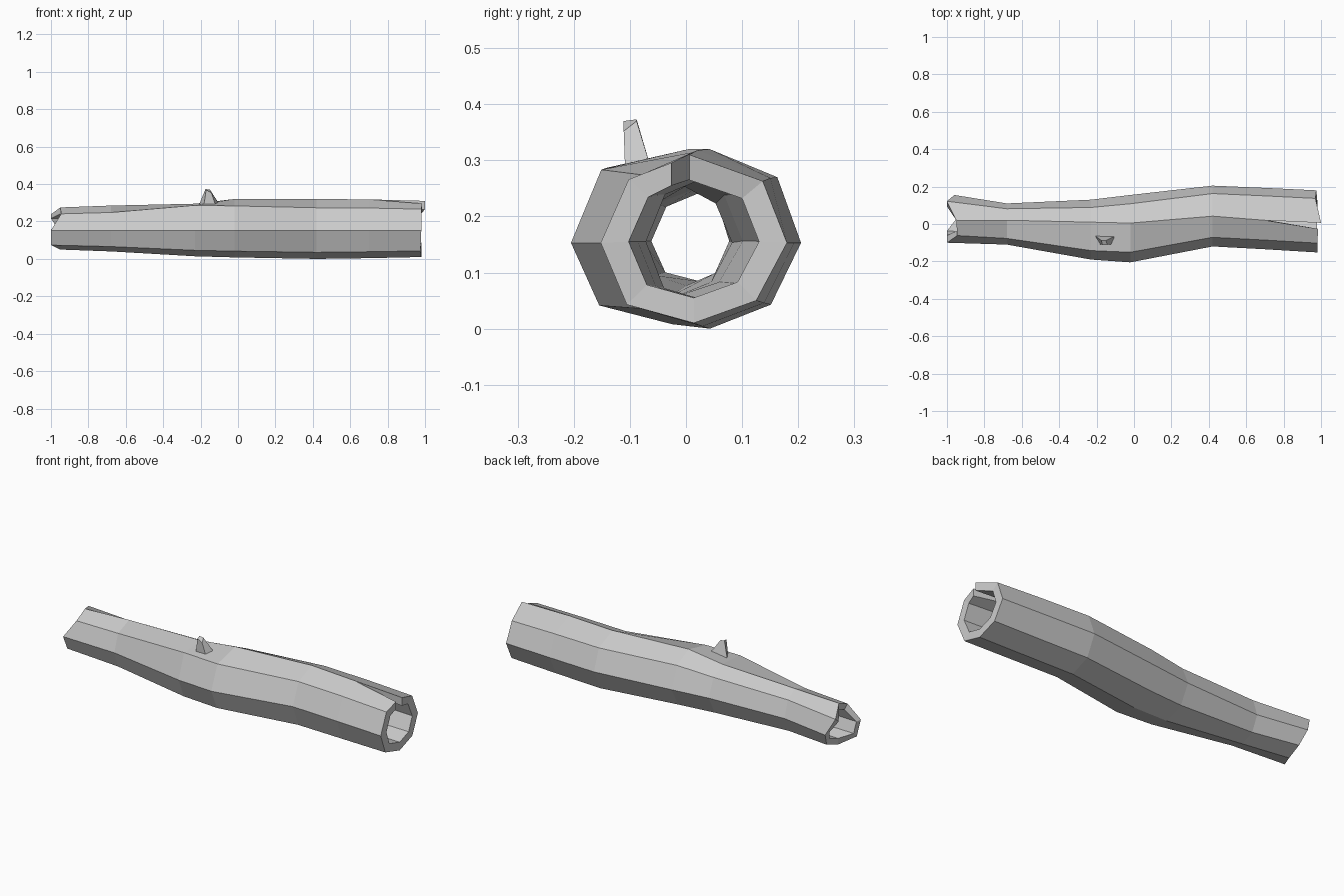
import bpy, bmesh

if "Cube" in bpy.data.objects:
    bpy.data.objects.remove(bpy.data.objects["Cube"])

# Log stations: x, front y, back y, bottom z, top z, top ridge y, bump of the upper front edge
STATIONS = [
    (-0.96, -0.10, 0.155, 0.05, 0.275, 0.02, 0.72),
    (-0.68, -0.11, 0.11, 0.04, 0.285, 0.02, 0.72),
    (-0.23, -0.19, 0.13, 0.014, 0.295, 0.01, 0.94),
    (-0.02, -0.205, 0.155, 0.008, 0.32, 0.005, 0.78),
    (0.42, -0.12, 0.205, 0.0, 0.32, 0.042, 0.72),
    (0.70, -0.135, 0.193, 0.004, 0.318, 0.02, 0.72),
    (0.98, -0.152, 0.18, 0.01, 0.31, -0.01, 0.72),
]
# End raggedness, walking from the top round the back to the top again
LEFT_X = [-0.95, -1.0, -0.96, -0.94, -0.95, -1.0, -1.0, -0.945, -0.95]
RIGHT_X = [1.0, 0.97, 0.975, 0.98, 0.98, 0.975, 0.98, 0.98, 0.985]
WALL = 0.70


def section(i):
    """Nine points of an octagon, open at the top seam; outer and inner."""
    x, yf, yb, zb, zt, ridge, bump = STATIONS[i]
    last = i == len(STATIONS) - 1
    c, r, zm = (yf + yb) / 2, (yb - yf) / 2, 0.153
    up, dn = zt - zm, zm - zb
    gap = 0.016 if last else 0
    yz = [(ridge + gap, zt), (c + .74 * r, zm + .70 * up), (yb, zm),
          (c + .67 * r, zm - .72 * dn), (c, zb), (c - .72 * r, zm - .77 * dn),
          (yf, zm), (c - .70 * r, zm + bump * up), (ridge - gap, zt - gap * .9)]
    xs = LEFT_X if i == 0 else RIGHT_X if last else [x] * 9
    outer = [(xs[k], y, z) for k, (y, z) in enumerate(yz)]
    mid = (zb + zt) / 2
    inner = [(xs[k], c + (y - c) * WALL, mid + (z - mid) * WALL) for k, (y, z) in enumerate(yz)]
    if last:  # keep the crack parallel through the wall
        for k in (0, 8):
            inner[k] = (xs[k], yz[k][0], inner[k][2])
    return outer, inner


def finish(bm, name):
    bmesh.ops.remove_doubles(bm, verts=bm.verts, dist=0.0005)
    bmesh.ops.recalc_face_normals(bm, faces=bm.faces)
    me = bpy.data.meshes.new(name)
    bm.to_mesh(me)
    bm.free()
    ob = bpy.data.objects.new(name, me)
    bpy.context.collection.objects.link(ob)
    return ob


# Hollow log with ragged left end and a crack at the right end
bm = bmesh.new()
rings = []
for i in range(len(STATIONS)):
    o, n = section(i)
    rings.append(([bm.verts.new(p) for p in o], [bm.verts.new(p) for p in n]))
for (o1, n1), (o2, n2) in zip(rings, rings[1:]):
    for k in range(8):
        bm.faces.new((o1[k], o1[k + 1], o2[k + 1], o2[k]))
        bm.faces.new((n1[k], n2[k], n2[k + 1], n1[k + 1]))
for o, n in (rings[0], rings[-1]):
    for k in range(8):
        bm.faces.new((o[k], o[k + 1], n[k + 1], n[k]))
(o1, n1), (o2, n2) = rings[-2:]
for k in (0, 8):  # crack walls
    bm.faces.new((o1[k], o2[k], n2[k], n1[k]))
finish(bm, "hollow_log")

# Broken branch stub
bm = bmesh.new()
base = [(-.21, -.062, .285), (-.095, -.062, .285), (-.115, -.108, .27), (-.185, -.108, .27)]
tip = [(-.174, -.088, .373), (-.15, -.088, .37), (-.142, -.111, .352), (-.17, -.111, .37)]
b, t = [[bm.verts.new(p) for p in loop] for loop in (base, tip)]
for k in range(4):
    j = (k + 1) % 4
    bm.faces.new((b[k], b[j], t[j], t[k]))
bm.faces.new(t)
bm.faces.new(b[::-1])
finish(bm, "branch_stub")
